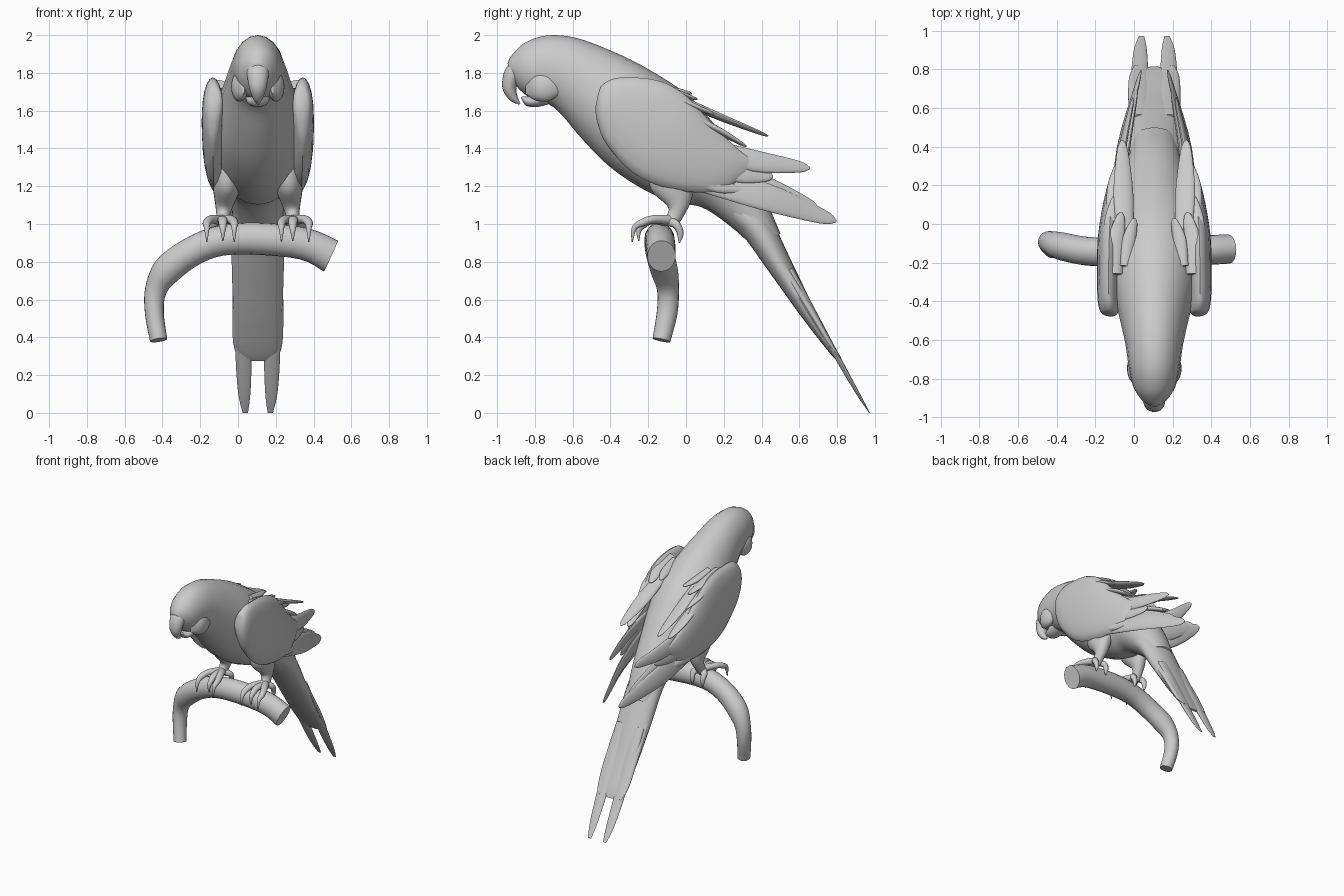
import bpy, bmesh, math
from mathutils import Vector

CX = 0.105      # the bird's own centre line
N = 20          # points around each section


def catmull(a, b, c, d, t):
    return 0.5 * (2 * b + (c - a) * t + (2 * a - 5 * b + 4 * c - d) * t * t
                  + (3 * b - a - 3 * c + d) * t ** 3)


def loft(name, rings, steps=4):
    """Skin smooth elliptical sections; each ring is (centre, half axis u, half axis v)."""
    fine = []
    last = len(rings) - 1
    for i in range(last):
        q = [rings[max(i - 1, 0)], rings[i], rings[i + 1], rings[min(i + 2, last)]]
        for k in range(steps):
            fine.append([catmull(*[r[j] for r in q], k / steps) for j in range(3)])
    fine.append(rings[-1])
    bm = bmesh.new()
    loops = []
    for c, u, v in fine:
        loops.append([bm.verts.new(c + u * math.cos(a) + v * math.sin(a))
                      for a in (2 * math.pi * k / N for k in range(N))])
    for p, q in zip(loops, loops[1:]):
        for k in range(N):
            bm.faces.new((p[k], p[(k + 1) % N], q[(k + 1) % N], q[k]))
    bm.faces.new(loops[0])
    bm.faces.new(loops[-1])
    bmesh.ops.recalc_face_normals(bm, faces=bm.faces)
    me = bpy.data.meshes.new(name)
    bm.to_mesh(me)
    bm.free()
    ob = bpy.data.objects.new(name, me)
    bpy.context.collection.objects.link(ob)
    bpy.ops.object.select_all(action='DESELECT')
    ob.select_set(True)
    bpy.context.view_layer.objects.active = ob
    bpy.ops.object.shade_smooth_by_angle(angle=math.radians(45))
    return ob


def profile(name, rows, s=1):
    """Rows: top y, top z, bottom y, bottom z, x offset, half width."""
    rings = []
    for ty, tz, by, bz, x, w in rows:
        t, b = Vector((0, ty, tz)), Vector((0, by, bz))
        rings.append(((t + b) / 2 + Vector((CX + s * x, 0, 0)), Vector((w, 0, 0)), (t - b) / 2))
    return loft(name, rings)


def sweep(name, pts, wide, thin, side=(1, 0, 0), steps=4):
    """Elliptical tube along points, 'wide' measured along the side direction."""
    pts = [Vector(p) for p in pts]
    rings = []
    for i, p in enumerate(pts):
        t = (pts[min(i + 1, len(pts) - 1)] - pts[max(i - 1, 0)]).normalized()
        u = Vector(side)
        u = (u - t * u.dot(t)).normalized()
        rings.append((p, u * wide[i], t.cross(u) * thin[i]))
    return loft(name, rings, steps)


def feather(name, s, base, mid, tip, w, side):
    """Thin blade with a rounded tip; points are (x offset, y, z)."""
    b, m, t = [Vector((CX + s * p[0], p[1], p[2])) for p in (base, mid, tip)]
    near = m.lerp(t, 0.8)
    sweep(name, [b, m, near, t], [w * 0.8, w, w * 0.55, w * 0.1],
          [0.022, 0.018, 0.01, 0.003], (s * side[0], side[1], side[2]))


# head and body in one skin
profile("body", [
    (-0.945, 1.85, -0.91, 1.75, 0, 0.035),
    (-0.925, 1.89, -0.88, 1.71, 0, 0.07),
    (-0.86, 1.955, -0.82, 1.665, 0, 0.11),
    (-0.74, 1.998, -0.73, 1.635, 0, 0.133),
    (-0.58, 1.985, -0.66, 1.58, 0, 0.15),
    (-0.38, 1.91, -0.55, 1.45, 0, 0.185),
    (-0.20, 1.82, -0.40, 1.30, 0, 0.225),
    (0.00, 1.69, -0.22, 1.18, 0, 0.235),
    (0.14, 1.54, -0.05, 1.11, 0, 0.205),
    (0.26, 1.38, 0.08, 1.09, 0, 0.17),
    (0.40, 1.17, 0.22, 1.00, 0, 0.14),
    (0.50, 0.95, 0.38, 0.86, 0, 0.11)])

# hooked upper beak and lower beak
sweep("upper_beak", [(CX, -0.85, 1.83), (CX, -0.915, 1.79), (CX, -0.935, 1.725),
                     (CX, -0.915, 1.67), (CX, -0.88, 1.635)],
      [0.065, 0.058, 0.046, 0.028, 0.005], [0.07, 0.052, 0.038, 0.024, 0.005])
sweep("lower_beak", [(CX, -0.72, 1.69), (CX, -0.79, 1.655), (CX, -0.84, 1.65), (CX, -0.87, 1.672)],
      [0.07, 0.06, 0.045, 0.02], [0.05, 0.036, 0.025, 0.006])

# tail: overlapping wedge and two long tip feathers
profile("tail", [
    (0.30, 1.20, 0.06, 1.11, 0, 0.12),
    (0.44, 1.04, 0.27, 0.97, 0, 0.138),
    (0.56, 0.80, 0.43, 0.76, 0, 0.138),
    (0.685, 0.54, 0.61, 0.51, 0, 0.128),
    (0.79, 0.34, 0.75, 0.33, 0, 0.11),
    (0.815, 0.28, 0.80, 0.275, 0, 0.06)])

for s, lr in ((1, "right"), (-1, "left")):
    sweep(f"long_tail_feather_{lr}",
          [(CX + s * 0.07, 0.55, 0.76), (CX + s * 0.075, 0.76, 0.37),
           (CX + s * 0.072, 0.90, 0.12), (CX + s * 0.066, 0.972, 0.0)],
          [0.05, 0.045, 0.034, 0.014], [0.02, 0.016, 0.01, 0.002])
    sweep(f"outer_tail_feather_{lr}",
          [(CX + s * 0.09, 0.42, 0.92), (CX + s * 0.1, 0.66, 0.54),
           (CX + s * 0.1, 0.76, 0.37), (CX + s * 0.095, 0.82, 0.29)],
          [0.04, 0.035, 0.03, 0.01], [0.03, 0.02, 0.013, 0.003])

    # cheek
    profile(f"cheek_{lr}", [
        (-0.85, 1.76, -0.85, 1.69, 0.075, 0.005),
        (-0.80, 1.80, -0.80, 1.655, 0.09, 0.04),
        (-0.73, 1.80, -0.73, 1.65, 0.10, 0.04),
        (-0.65, 1.75, -0.66, 1.69, 0.10, 0.015)], s)

    # folded wing
    profile(f"wing_{lr}", [
        (-0.465, 1.69, -0.48, 1.62, 0.225, 0.02),
        (-0.44, 1.74, -0.47, 1.54, 0.232, 0.046),
        (-0.35, 1.775, -0.42, 1.42, 0.238, 0.056),
        (-0.15, 1.76, -0.28, 1.27, 0.235, 0.062),
        (0.00, 1.68, -0.10, 1.19, 0.23, 0.06),
        (0.13, 1.54, 0.10, 1.165, 0.215, 0.048),
        (0.25, 1.42, 0.22, 1.19, 0.20, 0.032),
        (0.34, 1.345, 0.31, 1.26, 0.185, 0.01)], s)

    # flight feathers: base, middle, tip, half width
    flat = (-0.25, 0.2, 1)
    for i, (b, m, t, w) in enumerate([
            ((0.20, 0.05, 1.24), (0.17, 0.40, 1.15), (0.07, 0.795, 1.015), 0.075),
            ((0.19, 0.08, 1.30), (0.15, 0.38, 1.20), (0.09, 0.70, 1.08), 0.07),
            ((0.19, 0.05, 1.42), (0.17, 0.36, 1.335), (0.11, 0.655, 1.295), 0.058),
            ((0.20, 0.05, 1.36), (0.185, 0.27, 1.28), (0.15, 0.46, 1.25), 0.06),
            ((0.23, 0.02, 1.24), (0.215, 0.17, 1.20), (0.19, 0.31, 1.18), 0.035)]):
        feather(f"flight_feather_{lr}_{i}", s, b, m, t, w, flat)

    # loose shoulder feathers lying on the back
    for i, (b, m, t, w) in enumerate([
            ((0.15, -0.10, 1.69), (0.16, 0.16, 1.575), (0.165, 0.435, 1.465), 0.052),
            ((0.20, -0.26, 1.74), (0.20, -0.10, 1.71), (0.17, 0.06, 1.66), 0.045),
            ((0.21, -0.15, 1.70), (0.22, 0.00, 1.64), (0.20, 0.15, 1.58), 0.04),
            ((0.15, -0.22, 1.74), (0.13, -0.08, 1.71), (0.10, 0.03, 1.69), 0.035),
            ((0.21, 0.00, 1.58), (0.20, 0.18, 1.49), (0.18, 0.32, 1.41), 0.045)]):
        feather(f"shoulder_feather_{lr}_{i}", s, b, m, t, w, (1, 0, 0.2))

    # feathered thigh and shank
    sweep(f"leg_{lr}", [(CX + s * 0.15, -0.06, 1.33), (CX + s * 0.165, -0.07, 1.20),
                        (CX + s * 0.178, -0.04, 1.10), (CX + s * 0.185, -0.06, 1.04),
                        (CX + s * 0.19, -0.09, 1.00)],
          [0.09, 0.075, 0.048, 0.035, 0.04], [0.14, 0.12, 0.06, 0.04, 0.04])

    # toes and claws gripping the branch
    for i, x in enumerate((0.125, 0.185, 0.27)):
        mid = 0.19 + (x - 0.19) * 0.7
        front = i != 1
        path = ([(-0.08, 1.02), (-0.17, 1.025), (-0.235, 1.005), (-0.275, 0.975), (-0.285, 0.905)]
                if front else
                [(-0.09, 1.015), (-0.18, 1.02), (-0.22, 1.0), (-0.25, 0.965), (-0.25, 0.91)])
        sweep(f"front_toe_{lr}_{i}",
              [(CX + s * xx, y, z) for xx, (y, z) in zip((0.19, mid, x, x, x), path)],
              [0.03, 0.025, 0.022, 0.014, 0.003], [0.028, 0.022, 0.02, 0.014, 0.003])
    for x in (0.14, 0.23):
        sweep(f"back_toe_{lr}", [(CX + s * 0.19, -0.09, 1.015), (CX + s * x, -0.05, 0.995),
                                 (CX + s * x, -0.03, 0.95), (CX + s * x, -0.035, 0.90)],
              [0.028, 0.024, 0.018, 0.004], [0.028, 0.022, 0.018, 0.004])

# curved perch, cut flat at one end
sweep("branch", [(0.492, -0.13, 0.83), (0.35, -0.135, 0.895), (0.10, -0.14, 0.922),
                 (-0.10, -0.145, 0.91), (-0.25, -0.14, 0.85), (-0.375, -0.115, 0.755),
                 (-0.435, -0.095, 0.65), (-0.443, -0.10, 0.53), (-0.42, -0.13, 0.385)],
      [0.075, 0.078, 0.078, 0.076, 0.074, 0.072, 0.058, 0.055, 0.048],
      [0.09, 0.085, 0.085, 0.08, 0.078, 0.078, 0.058, 0.05, 0.046], (0, 1, 0))
